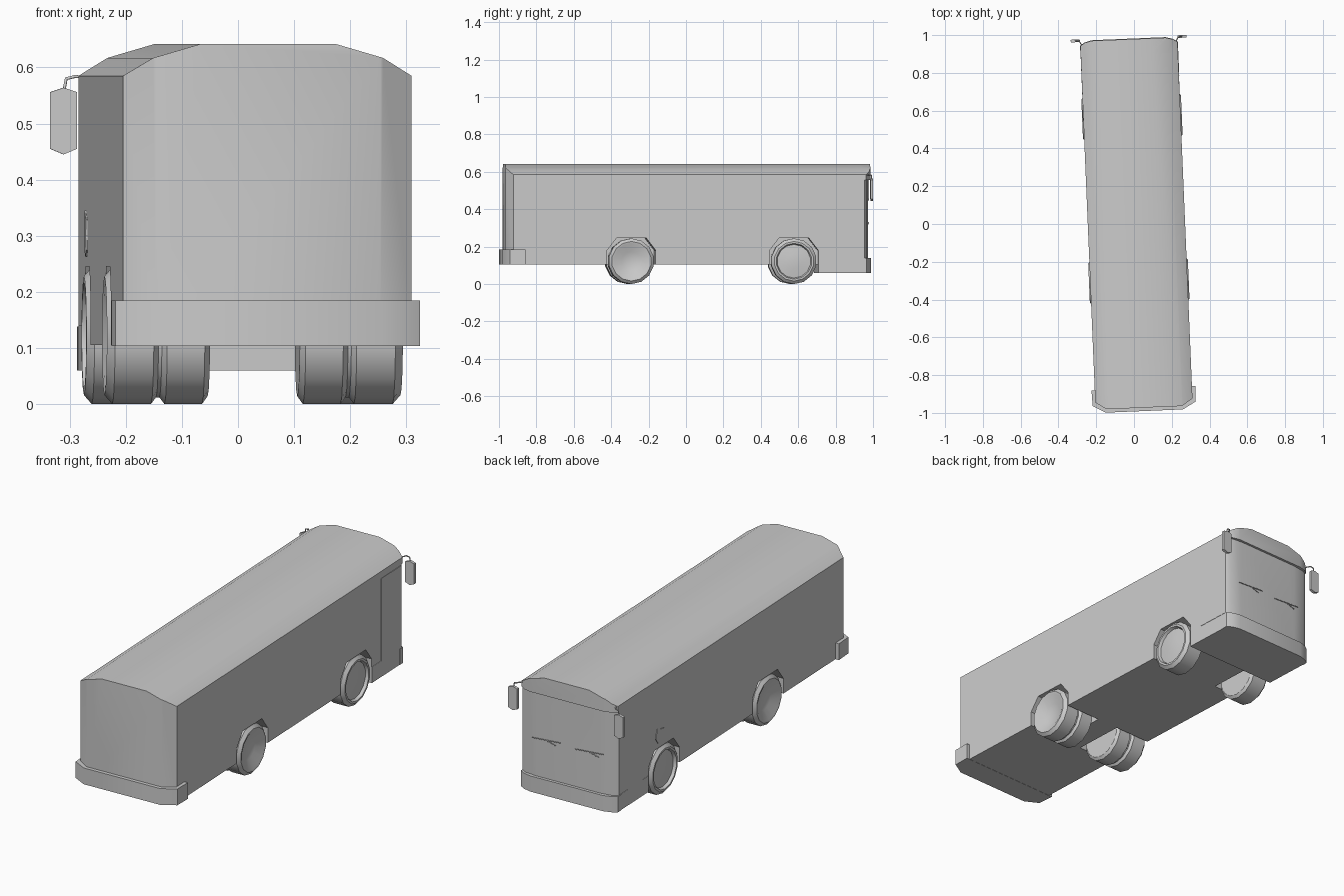
import bpy, bmesh, math
from mathutils import Matrix, Vector

cube = bpy.data.objects.get("Cube")
if cube:
    bpy.data.objects.remove(cube, do_unlink=True)

GREY = (0.6, 0.6, 0.6, 1)
mat = bpy.data.materials.new("plain grey")
mat.use_nodes = True
mat.diffuse_color = GREY
mat.node_tree.nodes["Principled BSDF"].inputs["Base Color"].default_value = GREY

# The whole vehicle stands slightly turned about z
PLACE = Matrix.Translation((0.013, 0, 0)) @ Matrix.Rotation(0.042, 4, "Z")


def finish(name, bm):
    bmesh.ops.recalc_face_normals(bm, faces=bm.faces)
    mesh = bpy.data.meshes.new(name)
    bm.to_mesh(mesh)
    bm.free()
    mesh.materials.append(mat)
    ob = bpy.data.objects.new(name, mesh)
    bpy.context.collection.objects.link(ob)
    ob.matrix_world = PLACE
    return ob


def prism(name, outline, axis, low, high):
    """Extrude a 2D outline along one axis from low to high."""
    def point(p, h):
        p = list(p)
        p.insert("xyz".index(axis), h)
        return p
    bm = bmesh.new()
    face = bm.faces.new([bm.verts.new(point(p, low)) for p in outline])
    grown = bmesh.ops.extrude_face_region(bm, geom=[face])["geom"]
    move = Vector(point((0, 0), high - low))
    bmesh.ops.translate(bm, vec=move, verts=[g for g in grown if isinstance(g, bmesh.types.BMVert)])
    return finish(name, bm)


def boolean(ob, cutter, operation):
    mod = ob.modifiers.new("cut", "BOOLEAN")
    mod.operation, mod.object, mod.solver = operation, cutter, "EXACT"
    bpy.context.view_layer.update()
    result = ob.evaluated_get(bpy.context.evaluated_depsgraph_get())
    mesh = bpy.data.meshes.new_from_object(result)
    ob.modifiers.clear()
    ob.data = mesh
    bpy.data.objects.remove(cutter, do_unlink=True)


def mirrored(half):
    return half + [(-x, y) for x, y in reversed(half)]


def lathe(name, profile, side, y, z, steps=14):
    """Spin an (x, radius) profile about the axle."""
    bm = bmesh.new()
    verts = [bm.verts.new((side * x, 0, r)) for x, r in profile]
    edges = [bm.edges.new(pair) for pair in zip(verts, verts[1:])]
    bmesh.ops.spin(bm, geom=verts + edges, axis=(1, 0, 0), cent=(0, 0, 0),
                   angle=math.tau, steps=steps, use_duplicate=False)
    bmesh.ops.remove_doubles(bm, verts=bm.verts, dist=0.0005)
    bmesh.ops.translate(bm, verts=bm.verts, vec=(0, y, z))
    return finish(name, bm)


def tube(name, points, radius):
    curve = bpy.data.curves.new(name, "CURVE")
    curve.dimensions = "3D"
    curve.bevel_depth, curve.bevel_resolution = radius, 1
    curve.use_fill_caps = True
    spline = curve.splines.new("POLY")
    spline.points.add(len(points) - 1)
    for p, co in zip(spline.points, points):
        p.co = (*co, 1)
    curve.materials.append(mat)
    ob = bpy.data.objects.new(name, curve)
    bpy.context.collection.objects.link(ob)
    ob.matrix_world = PLACE


# Body shell: arched cross-section trimmed by the plan outline
W = 0.2575
section = mirrored([(W, 0.105), (W, 0.585), (0.205, 0.617), (0.12, 0.642)])
plan = mirrored([(0.2, -0.973), (W, -0.935), (W, 0.945), (0.235, 0.959), (0.17, 0.967)])
body = prism("body_shell", section, "y", -1.1, 1.1)
boolean(body, prism("plan_trim", plan, "z", 0, 1), "INTERSECT")

# Roof brow overhanging the windscreen
nose = [(W, 0.953), (0.235, 0.969), (0.195, 0.979)]
brow = prism("roof_brow", section, "y", 0.9, 1.1)
boolean(brow, prism("brow_trim", mirrored([(W, 0.8)] + nose), "z", 0.555, 1), "INTERSECT")

# Wheel wells
AXLES = {"rear": -0.303, "front": 0.567}
for axle, y in AXLES.items():
    inner = 0.06 if axle == "rear" else 0.14
    arch = [(y + dy, z) for dy, z in [(-0.13, 0), (-0.13, 0.18), (-0.08, 0.245),
                                      (0.08, 0.245), (0.13, 0.18), (0.13, 0)]]
    for a, b in ((inner, 0.3), (-0.3, -inner)):
        boolean(body, prism("well_cutter", arch, "x", a, b), "DIFFERENCE")

# Low front skirt and front bumper
prism("front_skirt", mirrored([(0.258, 0.697), (0.258, 0.945), (0.17, 0.967)]), "z", 0.06, 0.14)
prism("front_bumper", mirrored([(0.26, 0.93), (0.26, 0.955), (0.235, 0.971), (0.195, 0.982)]),
      "z", 0.06, 0.138)

# Rear bumper wrapping round the corners
prism("rear_bumper", mirrored([(0.205, -0.991), (0.272, -0.953), (0.275, -0.87), (0.25, -0.87)]),
      "z", 0.104, 0.185)

# Wheels: twin tyres at the rear, single at the front
rear_profile = [(0.08, 0), (0.08, 0.108), (0.09, 0.122), (0.157, 0.122), (0.166, 0.11),
                (0.172, 0.11), (0.181, 0.122), (0.25, 0.122), (0.264, 0.106),
                (0.262, 0.095), (0.238, 0.052), (0.238, 0)]
front_profile = [(0.16, 0), (0.16, 0.108), (0.17, 0.122), (0.25, 0.122), (0.264, 0.106),
                 (0.264, 0.096), (0.25, 0.09), (0.256, 0.04), (0.258, 0)]
for label, side in (("left", 1), ("right", -1)):
    lathe("rear_wheel_" + label, rear_profile, side, AXLES["rear"], 0.122)
    lathe("front_wheel_" + label, front_profile, side, AXLES["front"], 0.122)

    # Wing mirrors on bent arms
    cx = side * 0.283
    plate = [(cx + dx, z) for dx, z in [(-0.024, 0.455), (0, 0.445), (0.024, 0.455),
                                        (0.024, 0.556), (0, 0.564), (-0.024, 0.556)]]
    prism("mirror_" + label, plate, "y", 0.975, 0.989)
    tube("mirror_arm_" + label, [(side * 0.245, 0.95, 0.582), (side * 0.262, 0.98, 0.584),
                                 (side * 0.278, 0.982, 0.58), (cx, 0.982, 0.555)], 0.003)

    # Windscreen wipers
    x = side * 0.115
    tube("wiper_blade_" + label, [(x - 0.075, 0.970, 0.335), (x + 0.075, 0.970, 0.325)], 0.002)
    tube("wiper_arm_" + label, [(x, 0.971, 0.33), (x - 0.05, 0.970, 0.315)], 0.002)

# Entry door plate
prism("entry_door", [(0.775, 0.14), (0.94, 0.14), (0.94, 0.55), (0.775, 0.55)],
      "x", 0.25, W + 0.002)

# Small flat badge plate above the front wheel
badge = [(0.56, 0.275), (0.585, 0.262), (0.62, 0.27), (0.64, 0.3), (0.625, 0.345),
         (0.6, 0.335), (0.57, 0.33), (0.575, 0.3)]
prism("side_plate", badge, "x", -W - 0.003, -W + 0.003)

# Smooth the gentle angles, keep the creases
for ob in bpy.context.scene.objects:
    if ob.type == "MESH":
        bpy.ops.object.select_all(action="DESELECT")
        ob.select_set(True)
        bpy.context.view_layer.objects.active = ob
        bpy.ops.object.shade_smooth_by_angle(angle=math.radians(35))
